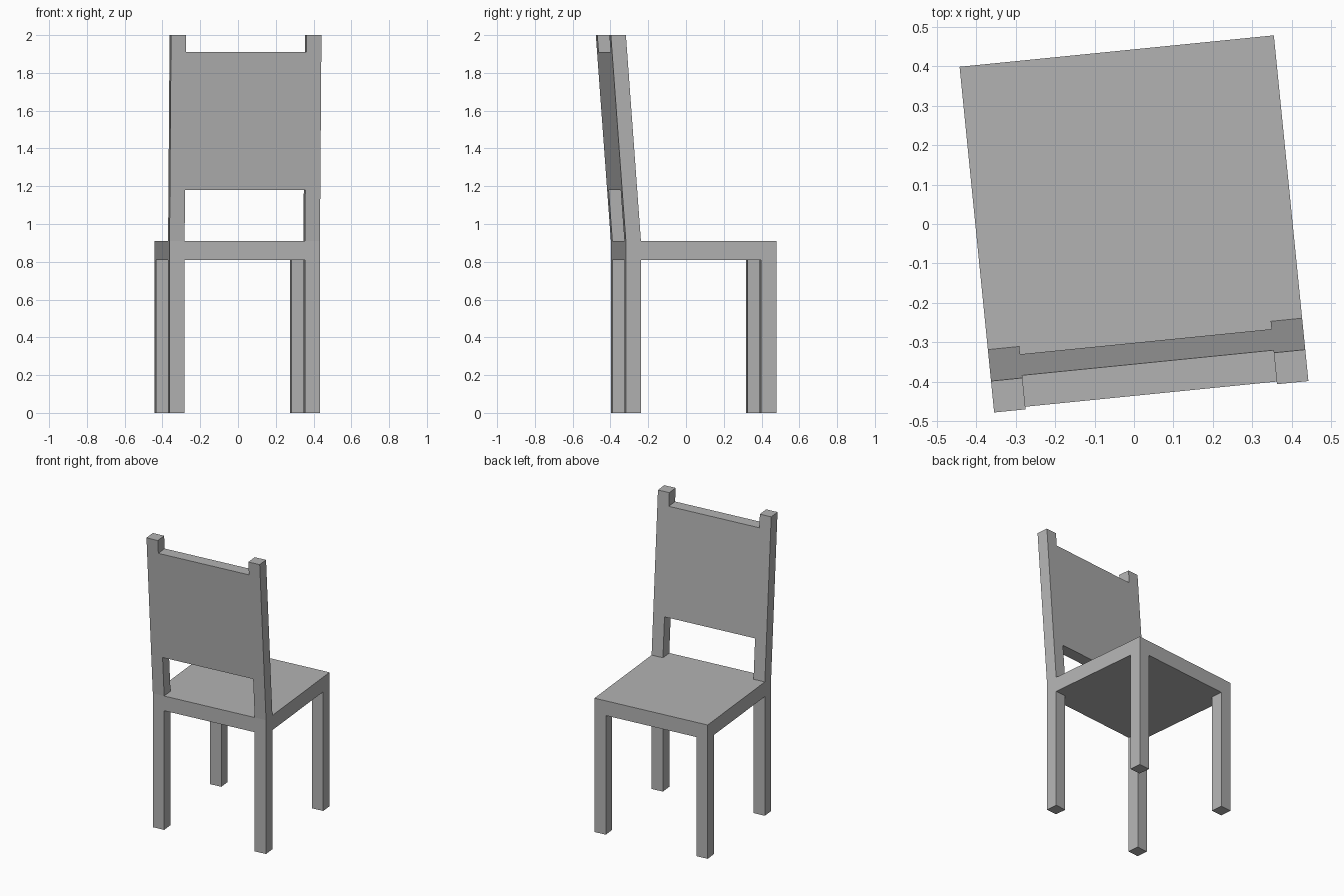
import bpy
import bmesh
from math import atan2
from mathutils import Matrix

cube = bpy.data.objects.get("Cube")
if cube:
    bpy.data.objects.remove(cube, do_unlink=True)

# Main dimensions
HALF = 0.40        # half of the square seat
POST = 0.08        # thickness of legs and posts
SEAT_LOW, SEAT_TOP, TOP = 0.81, 0.91, 2.0
PANEL_LOW, PANEL_TOP = 1.18, 1.91
LEAN = 0.08 / (TOP - SEAT_TOP)   # backward lean per unit of height
PLACE = Matrix.Translation((-0.004, 0.04, 0)) @ Matrix.Rotation(atan2(0.1, 1), 4, "Z")

grey = bpy.data.materials.new("plain_grey")
grey.use_nodes = True
colour = (0.45, 0.45, 0.45, 1)
grey.diffuse_color = colour
grey.node_tree.nodes["Principled BSDF"].inputs["Base Color"].default_value = colour


def block(name, x, y, z, lean=0.0):
    """Box spanning the given ranges, sheared towards -y above the seat."""
    bm = bmesh.new()
    bmesh.ops.create_cube(bm, size=1)
    for v in bm.verts:
        v.co = [r[0] if c < 0 else r[1] for c, r in zip(v.co, (x, y, z))]
        v.co.y -= lean * (v.co.z - SEAT_TOP)
    mesh = bpy.data.meshes.new(name)
    bm.to_mesh(mesh)
    bm.free()
    mesh.materials.append(grey)
    obj = bpy.data.objects.new(name, mesh)
    obj.matrix_world = PLACE
    bpy.context.collection.objects.link(obj)


near = (-HALF, -HALF + POST)
far = (HALF - POST, HALF)

# Seat slab
block("seat", (-HALF, HALF), (-HALF, HALF), (SEAT_LOW, SEAT_TOP))

# Legs, and the leaning posts above the pair under the backrest
for side, x in (("right", near), ("left", far)):
    block(f"backrest_leg_{side}", x, near, (0, SEAT_LOW))
    block(f"open_side_leg_{side}", x, far, (0, SEAT_LOW))
    block(f"backrest_post_{side}", x, near, (SEAT_TOP, TOP), LEAN)

# Panel flush between the posts
block("backrest_panel", (near[1], far[0]), near, (PANEL_LOW, PANEL_TOP), LEAN)
